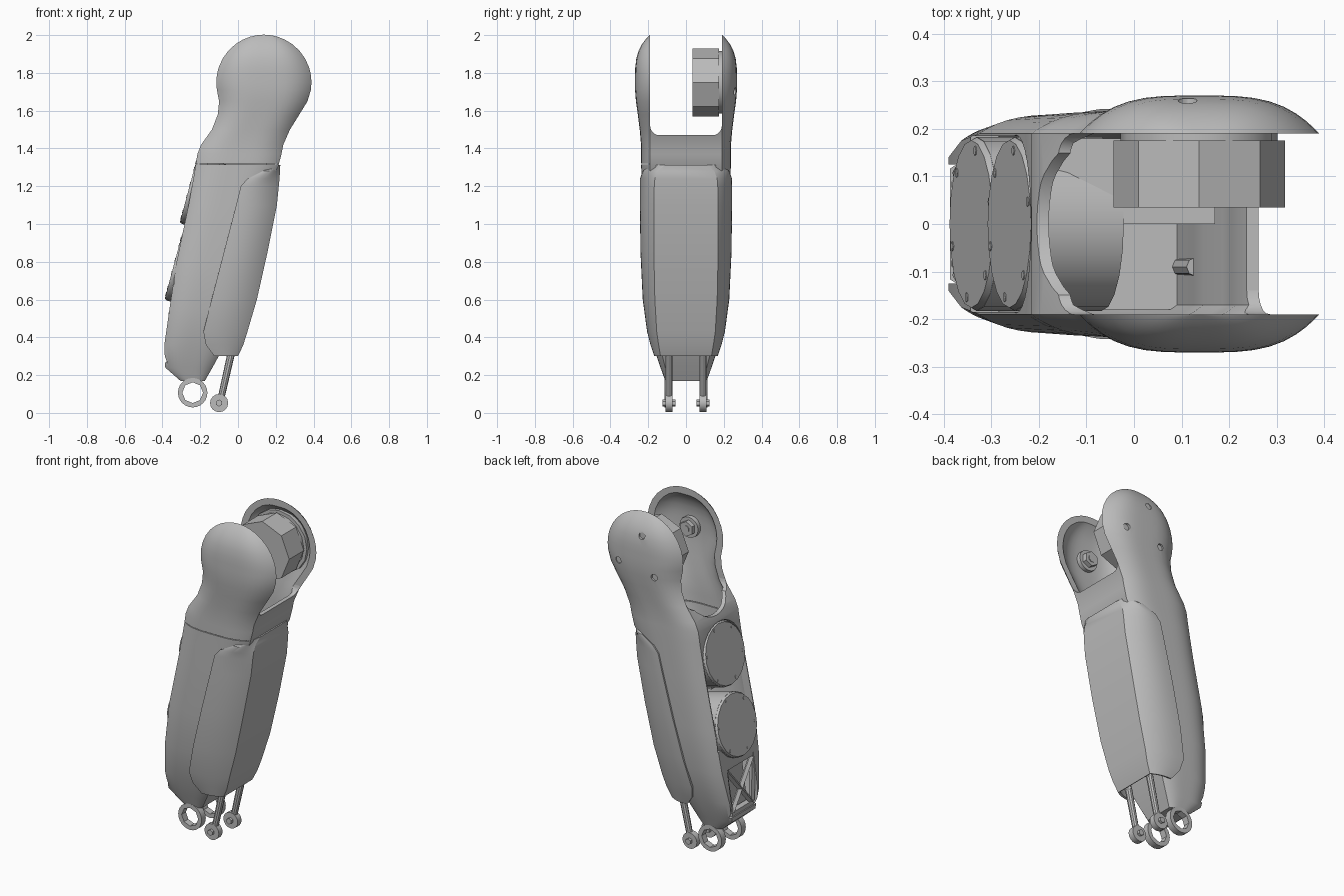
import bpy, bmesh, math
from mathutils import Vector, Matrix

cube = bpy.data.objects.get("Cube")
if cube:
    bpy.data.objects.remove(cube, do_unlink=True)

grey = bpy.data.materials.new("plain grey")
grey.use_nodes = True
colour = (0.5, 0.5, 0.5, 1)
grey.diffuse_color = colour
grey.node_tree.nodes["Principled BSDF"].inputs["Base Color"].default_value = colour

HIP = Vector((0.137, 0, 1.75))
HEAD_R = 0.252
TILT = math.radians(15)


def finish(name, bm, angle=30):
    bmesh.ops.recalc_face_normals(bm, faces=bm.faces)
    mesh = bpy.data.meshes.new(name)
    bm.to_mesh(mesh)
    bm.free()
    ob = bpy.data.objects.new(name, mesh)
    bpy.context.collection.objects.link(ob)
    mesh.materials.append(grey)
    shade(ob, angle)
    return ob


def activate(ob):
    bpy.ops.object.select_all(action="DESELECT")
    ob.select_set(True)
    bpy.context.view_layer.objects.active = ob


def shade(ob, angle=30):
    activate(ob)
    bpy.ops.object.shade_smooth_by_angle(angle=math.radians(angle))


def apply(ob, kind, **settings):
    activate(ob)
    mod = ob.modifiers.new(kind.lower(), kind)
    for key, value in settings.items():
        setattr(mod, key, value)
    bpy.ops.object.modifier_apply(modifier=mod.name)


def cut(ob, cutter):
    apply(ob, "BOOLEAN", object=cutter, operation="DIFFERENCE", solver="EXACT")
    bpy.data.objects.remove(cutter, do_unlink=True)


def loft(name, sections, one_sided=False, p=3.5, steps=20):
    """Stack of z slices, each with x limits, end half-width and middle half-width."""
    bm = bmesh.new()
    rings = []
    for z, x0, x1, end, mid in sections:
        half = []
        for i in range(steps + 1):
            t = math.sin(math.pi / 2 * i / steps) if one_sided else -math.cos(math.pi * i / steps)
            x = x0 + (x1 - x0) * (t if one_sided else (t + 1) / 2)
            half.append((x, end + (mid - end) * (1 - abs(t) ** p), z))
        ring = half + [(x, -y, z) for x, y, z in reversed(half)]
        rings.append([bm.verts.new(v) for v in ring])
    count = len(rings[0])
    for a, b in zip(rings, rings[1:]):
        for i in range(count - one_sided):
            j = (i + 1) % count
            bm.faces.new((a[i], a[j], b[j], b[i]))
    if not one_sided:
        bm.faces.new(rings[0])
        bm.faces.new(rings[-1])
    return finish(name, bm)


def cylinder(name, start, end, r, sides=24, r2=None):
    a, b = Vector(start), Vector(end)
    bm = bmesh.new()
    rot = (b - a).to_track_quat("Z", "Y").to_matrix().to_4x4()
    bmesh.ops.create_cone(bm, cap_ends=True, segments=sides, radius1=r,
                          radius2=r if r2 is None else r2, depth=(b - a).length,
                          matrix=Matrix.Translation((a + b) / 2) @ rot)
    return finish(name, bm)


def box(name, centre, size, tilt=0):
    bm = bmesh.new()
    bmesh.ops.create_cube(bm, size=1, matrix=Matrix.Translation(centre)
                          @ Matrix.Rotation(tilt, 4, "Y") @ Matrix.Diagonal((*size, 1)))
    return finish(name, bm)


def head(radius, base):
    """Slices of the domed round top."""
    out = []
    for deg in (-9, 0, 9, 18, 30, 42, 54, 64, 73, 80, 85, 88.5):
        s, c = math.sin(math.radians(deg)), math.cos(math.radians(deg))
        out.append((HIP.z + radius * s, HIP.x - radius * c, HIP.x + radius * c,
                    base, base + 0.08 * (1 - abs(s) ** 3.5)))
    return out


# Thigh shell: ankle end, slanted body, neck, then round head
body = [(.17, -.305, -.175, .09, .11), (.24, -.385, -.135, .11, .135),
        (.36, -.39, -.07, .14, .175), (.55, -.363, .01, .175, .215),
        (.8, -.325, .075, .19, .23), (1.1, -.262, .15, .19, .235),
        (1.23, -.238, .17, .19, .236), (1.3, -.226, .212, .19, .237),
        (1.37, -.215, .23, .19, .238), (1.42, -.195, .24, .19, .238),
        (1.5, -.138, .275, .19, .245), (1.58, -.107, .325, .19, .255),
        (1.65, -.1, .368, .19, .265)]
shell = loft("thigh_shell", body + head(HEAD_R, .19))
inner = [(z, a + .025, b - .025, e - .02, m - .022) for z, a, b, e, m in body[1:]]
cut(shell, loft("cavity", inner + head(HEAD_R - .022, .168)))

# Fork slot with rounded lower corners
slot = box("slot", (.1, 0, 1.87), (1.2, .38, .8))
bm = bmesh.new()
bm.from_mesh(slot.data)
low_edges = [e for e in bm.edges if all(v.co.z < 1.6 for v in e.verts)
             and abs(e.verts[0].co.y - e.verts[1].co.y) < .01]
bmesh.ops.bevel(bm, geom=low_edges, offset=.05, segments=5, affect="EDGES", profile=.5)
bm.to_mesh(slot.data)
bm.free()
cut(shell, slot)
# Lower scooped rim on the rear side of the fork
cut(shell, cylinder("rear_scoop", (-.4, 0, 1.585), (0, 0, 1.585), .188, 32))

# Rear opening for the drives, rounded at the top
slant = Vector((math.sin(TILT), 0, math.cos(TILT)))
out = Vector((-math.cos(TILT), 0, math.sin(TILT)))
upper, lower = Vector((-.262, 0, 1.18)), Vector((-.342, 0, .775))
cut(shell, cylinder("opening_top", upper - out * .1, upper + out * .2, .187, 32))
cut(shell, box("opening_middle", (upper + lower) / 2 - slant * .05 + out * .05, (.3, .37, .5), TILT))
cut(shell, box("opening_low", (-.4, 0, .42), (.12, .25, .3), TILT / 2))
# Cover seam and screw holes
cut(shell, box("seam", (0, -.245, 1.317), (.8, .1, .004)))
for k in range(3):
    a = math.radians(100 + 120 * k)
    c = HIP + Vector((math.cos(a), 0, math.sin(a))) * .14
    cut(shell, cylinder("screw_hole", c + Vector((0, .2, 0)), c + Vector((0, .3, 0)), .02, 12))
    cylinder("cover_screw", c + Vector((0, .235, 0)), c + Vector((0, .25, 0)), .022, 6)
shade(shell)

# Broad-faced cover wrapping the +x side
cover = loft("side_cover", [(.3, -.125, .0, .135, .168), (.36, -.17, .028, .145, .188),
                            (.43, -.183, .05, .155, .206), (.6, -.14, .1, .165, .229),
                            (.85, -.075, .156, .17, .241), (1.1, -.01, .206, .17, .244),
                            (1.2, .015, .216, .168, .244), (1.24, .05, .22, .165, .243),
                            (1.28, .13, .222, .15, .23), (1.312, .2, .224, .11, .18)],
             one_sided=True, p=2.6)
apply(cover, "SOLIDIFY", thickness=.012, offset=1)
shade(cover)

# Rear drives with stepped caps and rim screws
for name, c in (("upper_drive", upper), ("lower_drive", lower)):
    cylinder(name, c - out * .2, c - out * .012, .183, 20)
    cylinder(name + "_cap", c - out * .014, c, .183, 20, r2=.176)
    for k in range(6):
        a = math.pi / 3 * k + .3
        q = c + slant * math.cos(a) * .158 + Vector((0, math.sin(a) * .158, 0))
        cylinder(name + "_screw", q - out * .01, q + out * .002, .01, 8)

# Cross braces and backing below the drives
box("brace_backing", (-.3, 0, .43), (.015, .22, .34), math.radians(8))
low, high = Vector((-.368, 0, .29)), Vector((-.35, 0, .54))
for s in (-1, 1):
    for name, y0, y1 in (("diagonal_brace", -s * .09, s * .12), ("upright_brace", s * .1, s * .13)):
        cylinder(name, low + Vector((0, y0, 0)), high + Vector((0, y1, 0)), .016, 4)
for x, z, w in ((-.362, .28, .1), (-.342, .56, .15)):
    box("cross_bar", (x, 0, z), (.035, 2 * w, .025))

# Decks inside the fork
box("deck", (-.015, .09, 1.29), (.37, .18, .02))
box("low_deck", (-.04, -.09, .95), (.26, .18, .02))

for s in (-1, 1):
    # Knee rings
    ring = cylinder("knee_ring", (-.24, s * .075, .107), (-.24, s * .115, .107), .078, 24)
    cut(ring, cylinder("knee_hole", (-.24, s * .05, .107), (-.24, s * .14, .107), .055, 8))
    shade(ring)
    # Push rods with eyes and bolts
    y = s * .09
    cylinder("push_rod", (-.088, y, .085), (-.035, y, .32), .018, 10, r2=.02)
    cylinder("push_rod_upper", (-.035, y, .31), (.13, y, 1.1), .02, 8)
    cylinder("rod_eye", (-.1, y - .018, .052), (-.1, y + .018, .052), .048, 16)
    cylinder("rod_bolt", (-.1, y - .034, .052), (-.1, y + .034, .052), .018, 6)


def on_axis(name, y0, y1, r, sides):
    cylinder(name, HIP + Vector((0, y0, 0)), HIP + Vector((0, y1, 0)), r, sides)


# Hip motor seated in the rear cheek
on_axis("hip_motor", .035, .175, .18, 8)
on_axis("hip_motor_neck", .17, .2, .165, 16)
on_axis("hip_motor_flange", .195, .225, .185, 16)
# Pivot nut in the front cheek
on_axis("pivot_washer", -.255, -.222, .062, 16)
on_axis("pivot_nut", -.225, -.195, .045, 6)
on_axis("pivot_pin", -.2, -.19, .022, 12)
